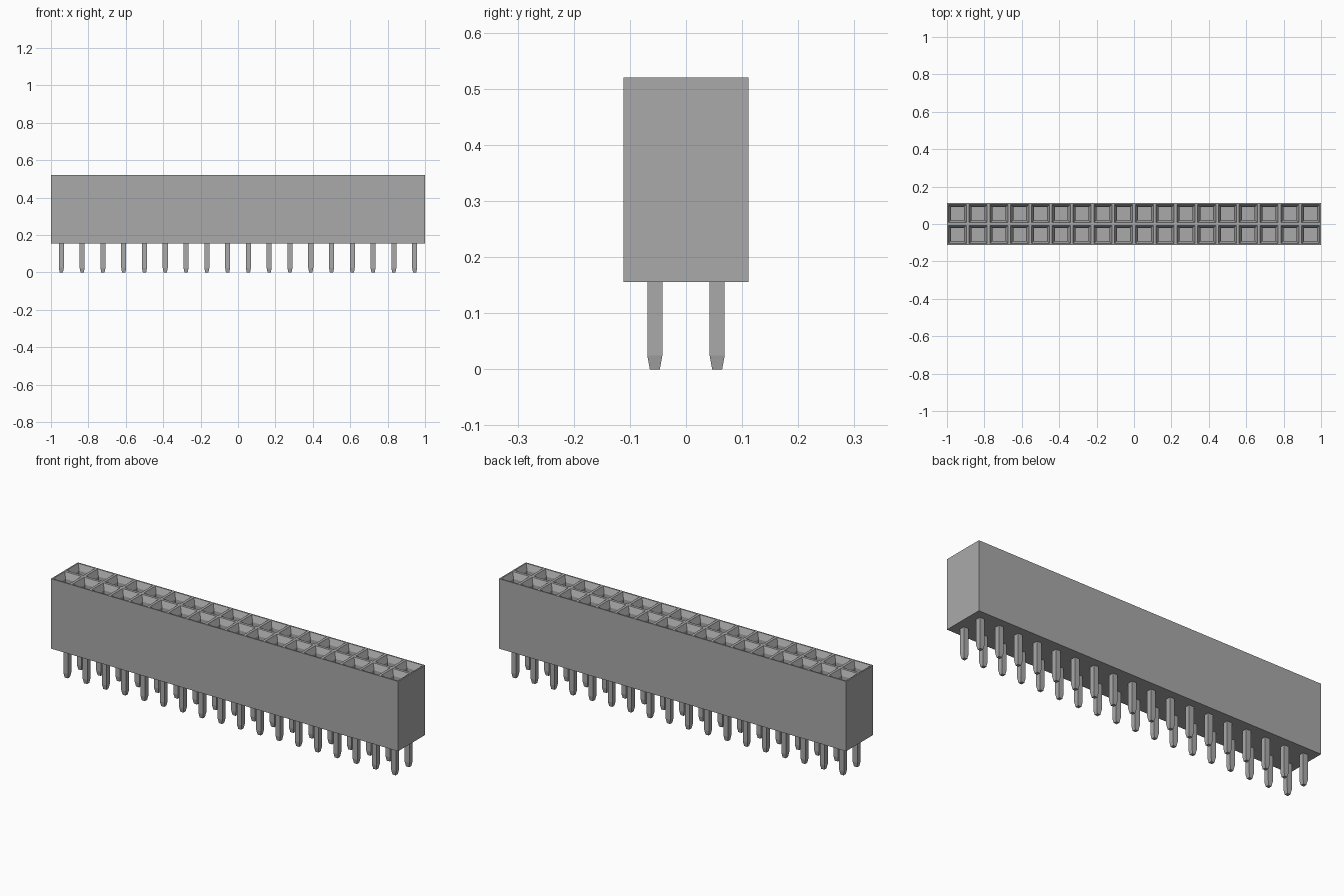
import bpy, bmesh
from mathutils import Matrix, Vector

COLS, ROWS = 18, 2
PITCH = 2 / COLS
TOP, BASE = 0.52, 0.156

cube = bpy.data.objects.get("Cube")
if cube:
    bpy.data.objects.remove(cube, do_unlink=True)


def make_material(name, rgb):
    mat = bpy.data.materials.new(name)
    mat.use_nodes = True
    mat.diffuse_color = (*rgb, 1)
    mat.node_tree.nodes["Principled BSDF"].inputs["Base Color"].default_value = (*rgb, 1)
    return mat


grey = make_material("plain_grey", (0.4, 0.4, 0.4))


def make_object(name, bm):
    mesh = bpy.data.meshes.new(name)
    bm.to_mesh(mesh)
    bm.free()
    mesh.materials.append(grey)
    obj = bpy.data.objects.new(name, mesh)
    bpy.context.collection.objects.link(obj)
    return obj


# Housing: a grid of cells on top, each sunk into a funnel and a square well
bm = bmesh.new()
bmesh.ops.create_grid(bm, x_segments=COLS, y_segments=ROWS, size=1,
                      matrix=Matrix.Translation((0, 0, TOP)) @ Matrix.Diagonal((1, PITCH, 1, 1)))
cells = bm.faces[:]
rim = [e for e in bm.edges if e.is_boundary]

# Outer walls and underside
walls = bmesh.ops.extrude_edge_only(bm, edges=rim)["geom"]
for v in walls:
    if isinstance(v, bmesh.types.BMVert):
        v.co.z = BASE
bmesh.ops.contextual_create(bm, geom=[e for e in walls if isinstance(e, bmesh.types.BMEdge)
                                      and e.is_boundary])
bmesh.ops.recalc_face_normals(bm, faces=bm.faces)

# Rim, sloped lead-in, then straight well
bmesh.ops.inset_individual(bm, faces=cells, thickness=0.01)
bmesh.ops.inset_individual(bm, faces=cells, thickness=0.02, depth=-0.03)
for well in bmesh.ops.extrude_discrete_faces(bm, faces=cells)["faces"]:
    bmesh.ops.translate(bm, verts=well.verts, vec=(0, 0, -0.2))
make_object("housing", bm)

# Contact pins: square posts with tapered tips
bm = bmesh.new()
for col in range(COLS):
    for row in range(ROWS):
        centre = Vector(((col - (COLS - 1) / 2) * PITCH, (row - (ROWS - 1) / 2) * PITCH, 0))
        post = bmesh.ops.create_cube(bm, size=1, matrix=Matrix.Translation(
            centre + Vector((0, 0, (BASE + 0.025) / 2))) @ Matrix.Diagonal((0.027, 0.027, BASE - 0.025, 1)))
        bottom = min({f for v in post["verts"] for f in v.link_faces},
                     key=lambda f: f.calc_center_median().z)
        bmesh.ops.inset_individual(bm, faces=[bottom], thickness=0.0065, depth=0.025)
make_object("contact_pins", bm)
